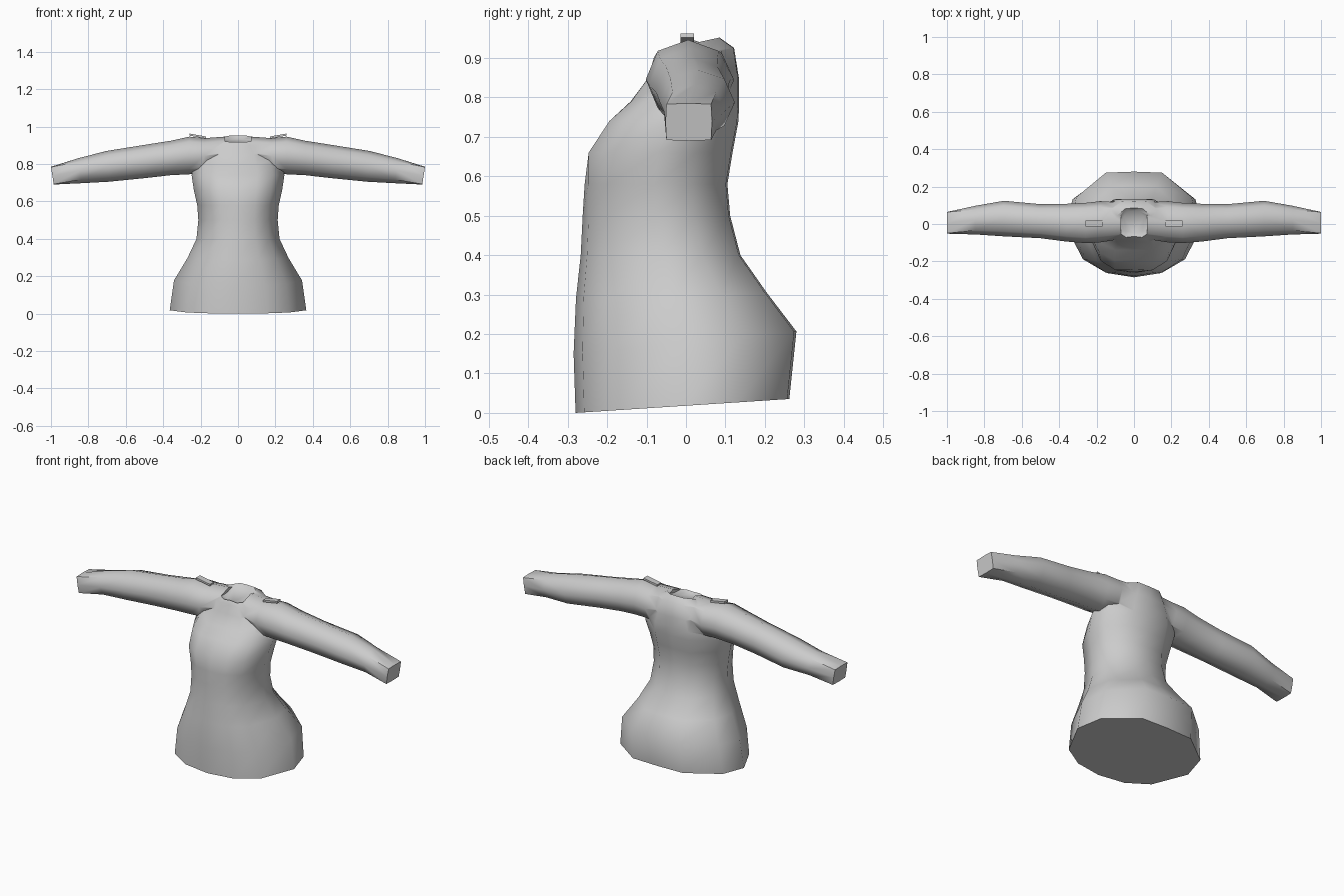
import bpy, bmesh, math

if "Cube" in bpy.data.objects:
    bpy.data.objects.remove(bpy.data.objects["Cube"])

grey = bpy.data.materials.new("cloth_grey")
grey.diffuse_color = (0.60, 0.60, 0.60, 1)
grey.use_nodes = True
grey.node_tree.nodes["Principled BSDF"].inputs["Base Color"].default_value = grey.diffuse_color


def loft(name, rings):
    """Skin closed rings of equal length and cap both ends."""
    bm = bmesh.new()
    loops = [[bm.verts.new(p) for p in ring] for ring in rings]
    n = len(loops[0])
    for a, b in zip(loops, loops[1:]):
        for i in range(n):
            j = (i + 1) % n
            bm.faces.new((a[i], a[j], b[j], b[i]))
    bm.faces.new(loops[0])
    bm.faces.new(loops[-1])
    bmesh.ops.recalc_face_normals(bm, faces=bm.faces[:])
    mesh = bpy.data.meshes.new(name)
    bm.to_mesh(mesh)
    bm.free()
    mesh.materials.append(grey)
    obj = bpy.data.objects.new(name, mesh)
    bpy.context.collection.objects.link(obj)
    return obj


# Half cross-section from centre front to centre back: width and depth fractions
HALF = [(0, 0), (.42, .04), (.75, .17), (1, .50), (.90, .76), (.44, .99), (0, 1)]


def torso_ring(z, w, front, back, slope=0.0, dent=0.0):
    pts = []
    for i, (u, t) in enumerate(HALF):
        y = front + (back - front) * t + (dent if i == 0 else 0)
        pts.append((u * w, y, z + slope * (y - front)))
    return pts + [(-x, y, zz) for x, y, zz in pts[-2:0:-1]]


# Torso: hem, hips, waist, bust, shoulders, shallow neck opening
torso = loft("torso", [torso_ring(*r) for r in [
    (0.00, .365, -.280, .262, .065),
    (0.15, .342, -.285, .280, .100),
    (0.29, .270, -.279, .205, .030),
    (0.40, .222, -.267, .138),
    (0.50, .212, -.262, .112),
    (0.58, .218, -.262, .105, 0, .005),
    (0.66, .236, -.262, .118, 0, .018),
    (0.74, .248, -.208, .133, 0, .016),
    (0.79, .240, -.150, .135, 0, .010),
    (0.85, .200, -.105, .134, 0, .010),
    (0.90, .150, -.090, .122, .12, .010),
    (0.916, .100, -.078, .085, .22, .012),
    (0.905, .060, -.060, .070, .20, .012),
]])


# Sleeve stations: x at top, x at bottom, front y, back y, bottom z, top z, squareness
SLEEVE = [
    (.07, .07, -.080, .115, .780, .946, .45),
    (.18, .18, -.098, .122, .750, .938, .45),
    (.26, .26, -.102, .113, .745, .946, .45),
    (.36, .36, -.094, .108, .740, .924, .50),
    (.50, .50, -.076, .106, .724, .902, .50),
    (.70, .69, -.066, .124, .705, .870, .55),
    (.85, .84, -.056, .098, .697, .832, .70),
    (1.0, .985, -.052, .066, .690, .785, .96),
]


def sleeve_ring(xt, xb, yf, yb, zb, zt, k, side):
    cy, cz, ry, rz = (yf + yb) / 2, (zb + zt) / 2, (yb - yf) / 2, (zt - zb) / 2
    c = max(k, .72)
    octagon = [(1, 0), (c, c), (0, 1), (-c, c), (-1, 0), (-c, -c), (0, -1), (c, -c)]
    return [(side * (xb + (xt - xb) * (v + 1) / 2), cy + u * ry, cz + v * rz)
            for u, v in octagon]


# Sleeves, merged into the torso
for side in (-1, 1):
    sleeve = loft("sleeve", [sleeve_ring(*s, side) for s in SLEEVE])
    mod = torso.modifiers.new("join_sleeve", "BOOLEAN")
    mod.operation = "UNION"
    mod.solver = "EXACT"
    mod.object = sleeve
    bpy.context.view_layer.objects.active = torso
    bpy.ops.object.modifier_apply(modifier=mod.name)
    bpy.data.objects.remove(sleeve)

torso.name = "blouse"
bpy.ops.object.select_all(action="DESELECT")
torso.select_set(True)
bpy.context.view_layer.objects.active = torso
bpy.ops.object.shade_smooth_by_angle(angle=math.radians(55))

# Small shoulder tabs, tilted up toward the outside
for side in (-1, 1):
    bpy.ops.mesh.primitive_cube_add(size=1, location=(side * .215, .003, .949))
    tab = bpy.context.object
    tab.name = "shoulder_tab"
    tab.scale = (.09, .034, .011)
    tab.rotation_euler = (0, -side * math.radians(10), 0)
    tab.data.materials.append(grey)
